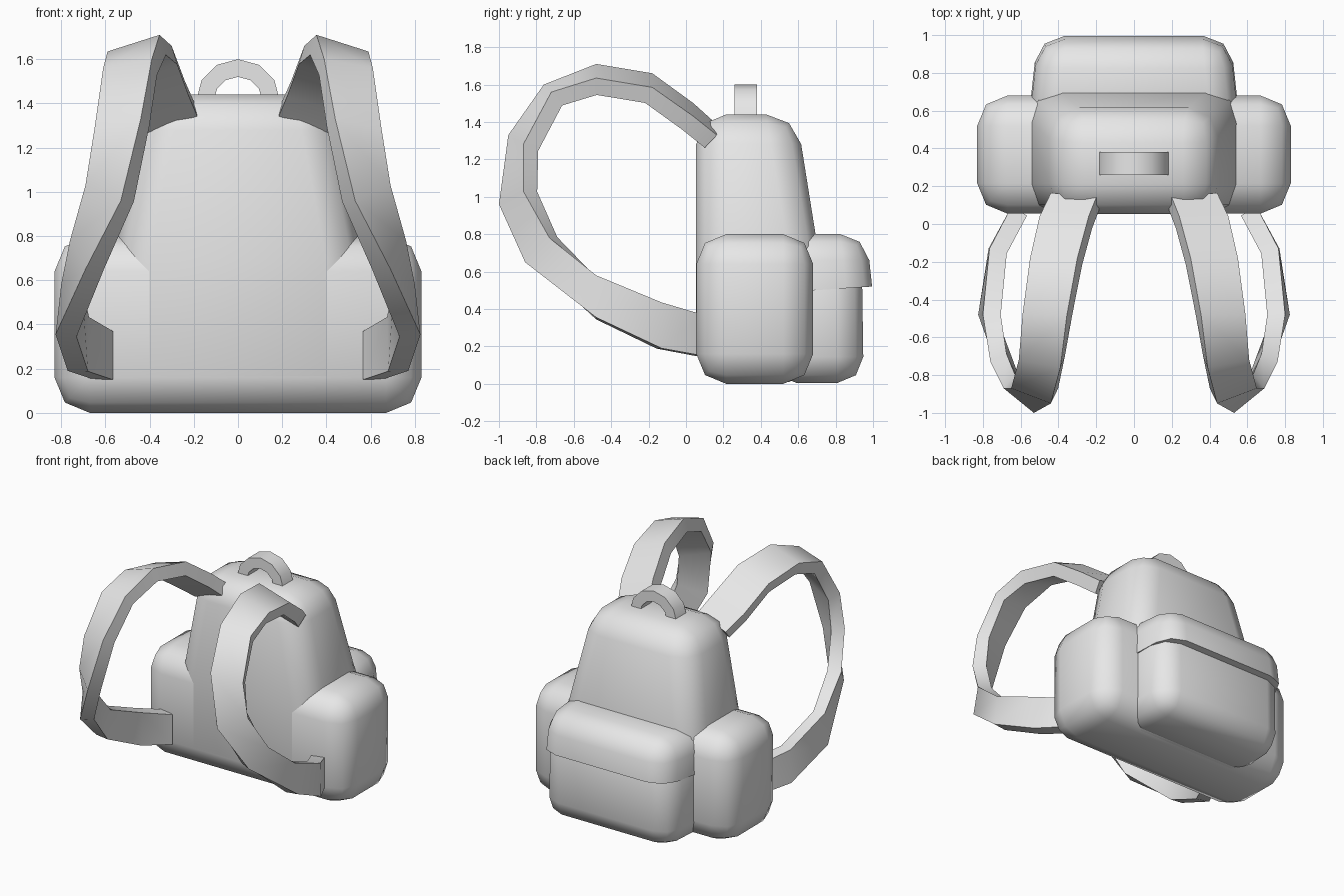
import bpy
import bmesh
import math
from mathutils import Vector

if "Cube" in bpy.data.objects:
    bpy.data.objects.remove(bpy.data.objects["Cube"], do_unlink=True)

fabric = bpy.data.materials.new("plain_grey_fabric")
fabric.use_nodes = True
fabric.diffuse_color = (0.8, 0.8, 0.8, 1)
fabric.node_tree.nodes["Principled BSDF"].inputs["Base Color"].default_value = (0.8, 0.8, 0.8, 1)


def finish(name, bm, angle):
    bmesh.ops.recalc_face_normals(bm, faces=bm.faces)
    mesh = bpy.data.meshes.new(name)
    bm.to_mesh(mesh)
    bm.free()
    mesh.materials.append(fabric)
    obj = bpy.data.objects.new(name, mesh)
    bpy.context.collection.objects.link(obj)
    bpy.ops.object.select_all(action="DESELECT")
    obj.select_set(True)
    bpy.context.view_layer.objects.active = obj
    bpy.ops.object.shade_smooth_by_angle(angle=math.radians(angle))
    return obj


def loft(rings):
    """Skin a list of four-point rings and cap both ends."""
    bm = bmesh.new()
    loops = [[bm.verts.new(p) for p in ring] for ring in rings]
    for a, b in zip(loops, loops[1:]):
        for i in range(4):
            j = (i + 1) % 4
            bm.faces.new((a[i], a[j], b[j], b[i]))
    bm.faces.new(loops[0])
    bm.faces.new(loops[-1])
    bmesh.ops.recalc_face_normals(bm, faces=bm.faces)
    return bm


def level(z, front_half, back_half, front, back, back_z=None):
    """Rectangular or trapezoid outline at one height."""
    zb = z if back_z is None else back_z
    return [(-front_half, front, z), (front_half, front, z),
            (back_half, back, zb), (-back_half, back, zb)]


def padded_box(name, levels, radius, keep_bottom=False):
    """Stacked outlines with rounded padded edges."""
    bm = loft(levels)
    low = max(p[2] for p in levels[0]) + 0.001
    edges = [e for e in bm.edges if e.calc_face_angle(0) > math.radians(35)
             and not (keep_bottom and all(v.co.z < low for v in e.verts))]
    bmesh.ops.bevel(bm, geom=edges, offset=radius, segments=2, profile=0.5,
                    affect="EDGES", clamp_overlap=True)
    return finish(name, bm, 60)


# Main bag, tapering to the top
padded_box("main_bag", [level(0.01, 0.56, 0.56, 0.054, 0.71),
                        level(0.7, 0.56, 0.56, 0.054, 0.71),
                        level(1.44, 0.42, 0.42, 0.054, 0.59)], 0.16)

# Wide base forming both side pockets
padded_box("side_pockets", [level(0, 0.83, 0.83, 0.055, 0.68),
                            level(0.8, 0.83, 0.83, 0.055, 0.68)], 0.16)

# Rear pocket and its overhanging flap
padded_box("rear_pocket", [level(0.005, 0.55, 0.52, 0.45, 0.95),
                           level(0.66, 0.55, 0.52, 0.45, 0.94)], 0.14)
padded_box("rear_pocket_flap", [level(0.485, 0.57, 0.51, 0.45, 0.995, 0.52),
                                level(0.8, 0.56, 0.5, 0.45, 0.965)], 0.14, True)

# Carry handle
handle = []
for i in range(7):
    a = math.pi * i / 6
    handle.append([(r * math.cos(a), y, 1.41 + r * math.sin(a))
                   for r, y in ((0.19, 0.26), (0.19, 0.38), (0.11, 0.38), (0.11, 0.26))])
finish("carry_handle", loft(handle), 40)

# Shoulder straps: inboard and outboard rails of a twisting band
inboard = [(.2, .14, 1.41), (.24, .04, 1.5), (.3, -.18, 1.66), (.355, -.48, 1.71),
           (.39, -.76, 1.6), (.44, -.95, 1.33), (.53, -1, .96), (.69, -.86, .65),
           (.825, -.48, .355), (.77, -.13, .19), (.65, .09, .15)]
outboard = [(.44, .165, 1.33), (.5, .04, 1.43), (.55, -.18, 1.585), (.59, -.48, 1.635),
            (.61, -.72, 1.56), (.65, -.87, 1.28), (.69, -.87, 1.03), (.76, -.73, .78),
            (.8, -.48, .58), (.765, -.13, .435), (.65, .09, .37)]
rails = [(Vector(p), Vector(q)) for p, q in zip(inboard, outboard)]
for side, name in ((1, "left_strap"), (-1, "right_strap")):
    rings = []
    for i, (p, q) in enumerate(rails):
        before = rails[max(i - 1, 0)]
        after = rails[min(i + 1, len(rails) - 1)]
        along = after[0] + after[1] - before[0] - before[1]
        inward = (q - p).cross(along).normalized() * 0.095
        rings.append([(v.x * side, v.y, v.z) for v in (p, q, q + inward, p + inward)])
    finish(name, loft(rings), 50)
